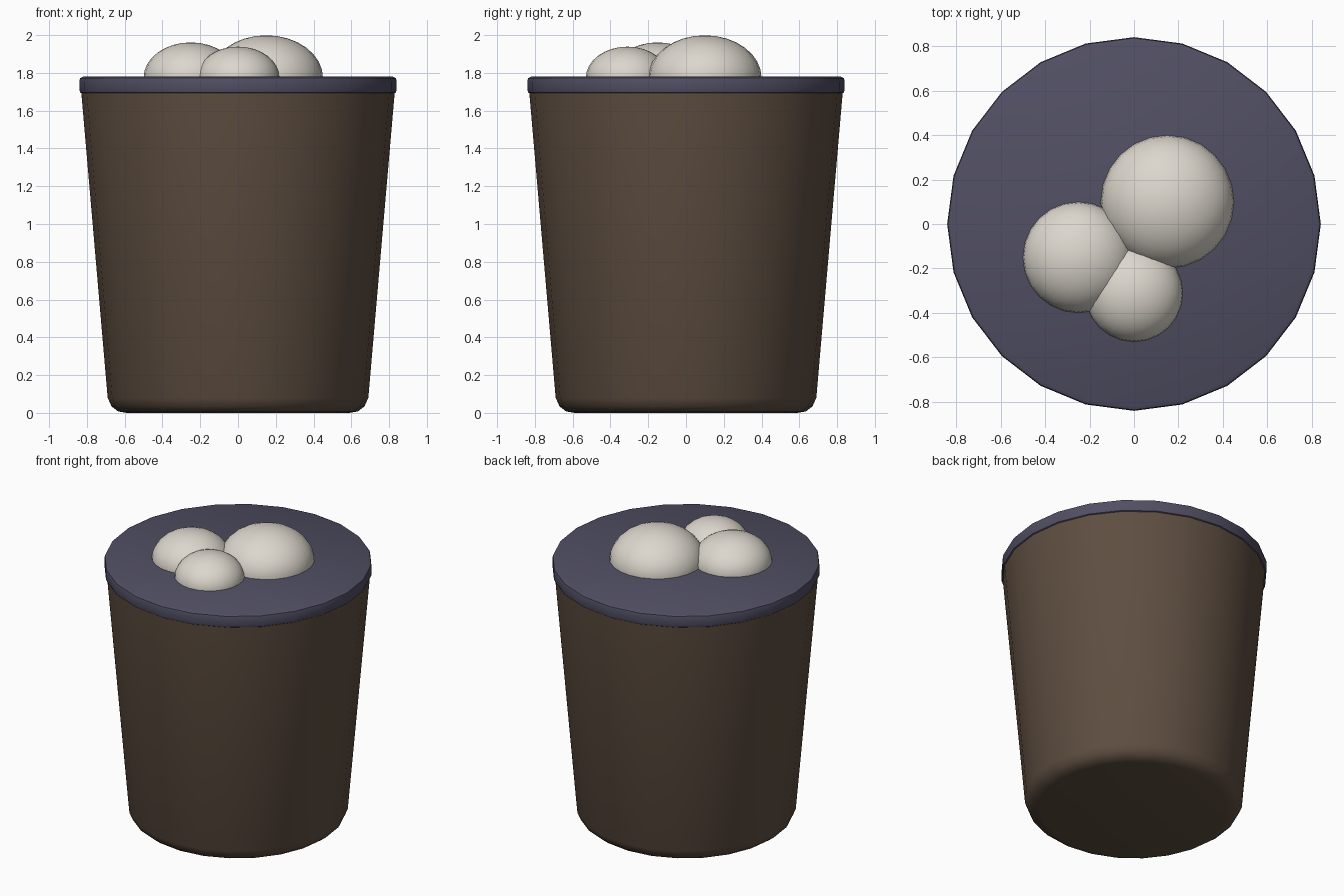
import bpy
import bmesh
import math

SIDES = 24

default = bpy.data.objects.get("Cube")
if default:
    bpy.data.objects.remove(default, do_unlink=True)


def make_material(name, color):
    mat = bpy.data.materials.new(name)
    mat.use_nodes = True
    mat.diffuse_color = (*color, 1)
    mat.node_tree.nodes["Principled BSDF"].inputs["Base Color"].default_value = (*color, 1)
    return mat


def finish(bm, name, mat, angle):
    bmesh.ops.recalc_face_normals(bm, faces=bm.faces)
    mesh = bpy.data.meshes.new(name)
    bm.to_mesh(mesh)
    bm.free()
    mesh.materials.append(mat)
    obj = bpy.data.objects.new(name, mesh)
    bpy.context.collection.objects.link(obj)
    bpy.ops.object.select_all(action='DESELECT')
    obj.select_set(True)
    bpy.context.view_layer.objects.active = obj
    bpy.ops.object.shade_smooth_by_angle(angle=math.radians(angle))
    return obj


def turned_part(name, profile, mat):
    """Closed solid turned about z from (radius, height) points."""
    bm = bmesh.new()
    rings = []
    for radius, z in profile:
        rings.append([bm.verts.new((radius * math.cos(a), radius * math.sin(a), z))
                      for a in (math.tau * i / SIDES for i in range(SIDES))])
    for low, high in zip(rings, rings[1:]):
        for i in range(SIDES):
            j = (i + 1) % SIDES
            bm.faces.new((low[i], low[j], high[j], high[i]))
    bm.faces.new(rings[0])
    bm.faces.new(rings[-1])
    return finish(bm, name, mat, 40)


def mound(name, x, y, radius, mat):
    """Slightly flattened ball half sunk into the top."""
    bm = bmesh.new()
    bmesh.ops.create_uvsphere(bm, u_segments=24, v_segments=16, radius=radius)
    bmesh.ops.scale(bm, vec=(1, 1, 0.75), verts=bm.verts)
    bmesh.ops.translate(bm, vec=(x, y, 1.774), verts=bm.verts)
    return finish(bm, name, mat, 60)


brown = make_material("dark brown", (0.112, 0.076, 0.052))
slate = make_material("slate purple", (0.082, 0.078, 0.125))
cream = make_material("pale cream", (0.72, 0.68, 0.61))

# Tapered pot with a rounded foot
turned_part("pot", [(0.59, 0), (0.635, 0.008), (0.67, 0.035), (0.69, 0.08),
                    (0.83, 1.70)], brown)

# Rim disc with softened edges
turned_part("rim_disc", [(0.825, 1.69), (0.836, 1.697), (0.84, 1.71), (0.84, 1.755),
                         (0.836, 1.772), (0.82, 1.78)], slate)

# Three overlapping mounds on top
for label, x, y, radius in (("large", 0.15, 0.10, 0.30),
                            ("medium", -0.25, -0.15, 0.25),
                            ("small", 0.0, -0.31, 0.22)):
    mound(label + "_mound", x, y, radius, cream)
